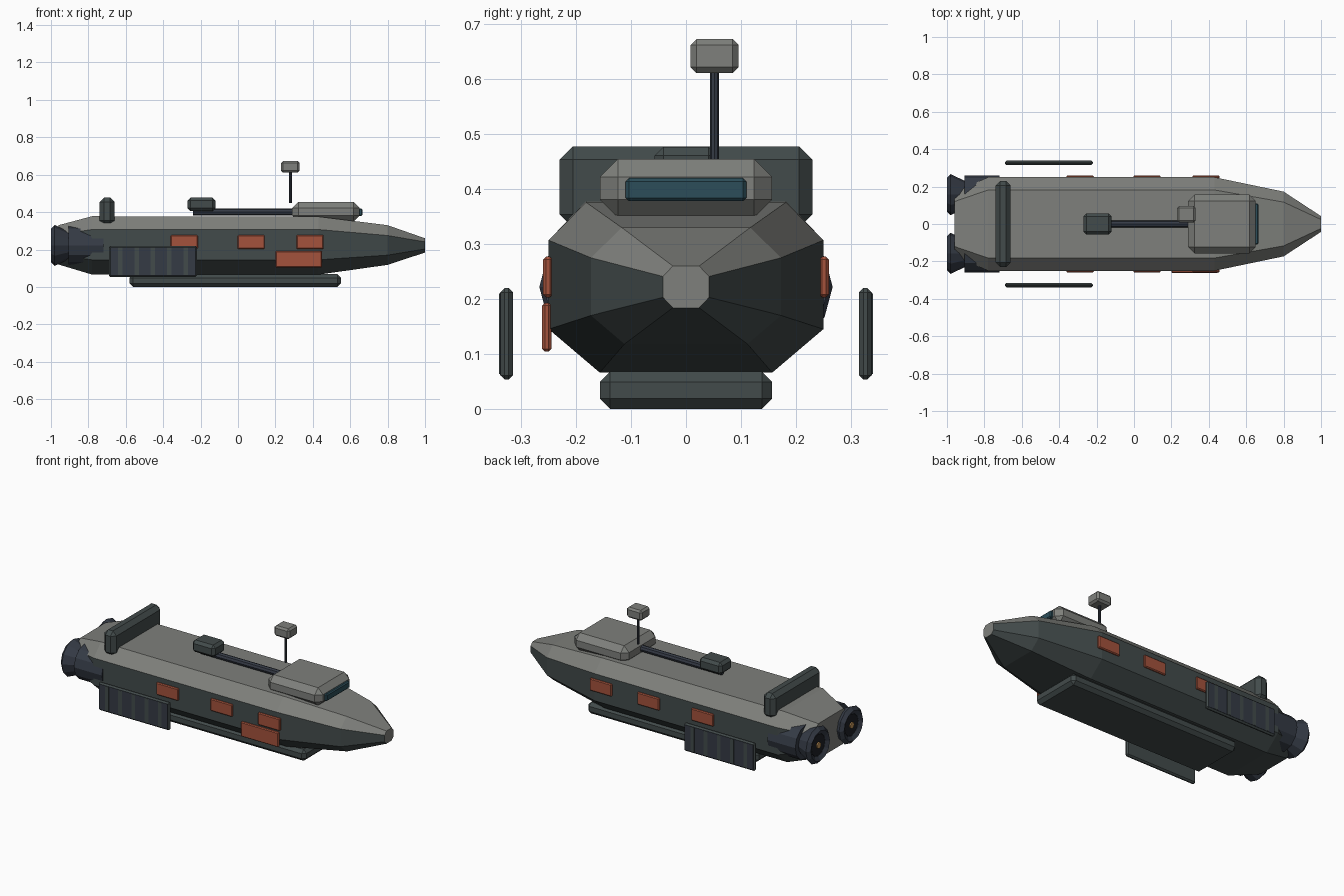
import bpy, bmesh, math
from mathutils import Matrix, Vector

if "Cube" in bpy.data.objects:
    bpy.data.objects.remove(bpy.data.objects["Cube"])


def material(name, rgb):
    m = bpy.data.materials.new(name)
    m.diffuse_color = (*rgb, 1)
    m.use_nodes = True
    m.node_tree.nodes["Principled BSDF"].inputs["Base Color"].default_value = m.diffuse_color
    return m


LIGHT = material("light_grey", (0.21, 0.215, 0.20))
DARK = material("dark_green_grey", (0.055, 0.07, 0.07))
NAVY = material("navy_metal", (0.035, 0.043, 0.06))
BLACK = material("black_metal", (0.012, 0.014, 0.018))
RUST = material("rust_orange", (0.37, 0.085, 0.045))
GLASS = material("teal_glass", (0.025, 0.075, 0.10))
GLOW = material("amber_glow", (0.55, 0.30, 0.10))


def finish(name, bm, *mats):
    bmesh.ops.recalc_face_normals(bm, faces=bm.faces)
    me = bpy.data.meshes.new(name)
    bm.to_mesh(me)
    bm.free()
    for m in mats:
        me.materials.append(m)
    ob = bpy.data.objects.new(name, me)
    bpy.context.collection.objects.link(ob)
    return ob


def box(name, x, y, z, mat, bevel=0.0):
    """Chamfered box from (min, max) ranges."""
    bm = bmesh.new()
    bmesh.ops.create_cube(bm, size=1)
    for v in bm.verts:
        v.co = Vector([(a + b) / 2 + c * (b - a) for c, (a, b) in zip(v.co, (x, y, z))])
    if bevel:
        bmesh.ops.bevel(bm, geom=bm.edges[:], offset=bevel, segments=1,
                        profile=0.5, affect='EDGES')
    return finish(name, bm, mat)


def lathe_x(name, profile, centre, mat, sides=12):
    """Loft of rings (x, radius) about an axis along x, capped at both ends."""
    bm = bmesh.new()
    rings = []
    for x, r in profile:
        rings.append([bm.verts.new((x, centre[0] + r * math.cos(2 * math.pi * i / sides),
                                    centre[1] + r * math.sin(2 * math.pi * i / sides)))
                      for i in range(sides)])
    for a, b in zip(rings, rings[1:]):
        for i in range(sides):
            j = (i + 1) % sides
            bm.faces.new((a[i], a[j], b[j], b[i]))
    bm.faces.new(rings[0])
    bm.faces.new(rings[-1])
    return finish(name, bm, mat)


# Hull: eight-sided sections lofted from stern to nose
# x, side half width, top half width, bottom half width, z bottom, lower side, upper side, top
SECTIONS = [
    (-0.96, 0.170, 0.120, 0.110, 0.120, 0.170, 0.280, 0.330),
    (-0.78, 0.250, 0.182, 0.157, 0.066, 0.145, 0.307, 0.378),
    (0.43, 0.250, 0.182, 0.157, 0.066, 0.145, 0.307, 0.376),
    (0.80, 0.173, 0.117, 0.112, 0.118, 0.170, 0.275, 0.330),
    (1.00, 0.042, 0.024, 0.024, 0.184, 0.203, 0.241, 0.260),
]
bm = bmesh.new()
rings = []
for x, side, top, bot, z0, z1, z2, z3 in SECTIONS:
    half = [(bot, z0), (side, z1), (side, z2), (top, z3)]
    loop = half + [(-y, z) for y, z in reversed(half)]
    rings.append([bm.verts.new((x, y, z)) for y, z in loop])
for a, b in zip(rings, rings[1:]):
    for i in range(8):
        j = (i + 1) % 8
        f = bm.faces.new((a[i], a[j], b[j], b[i]))
        f.material_index = 0 if i in (2, 3, 4) else 1   # deck light, flanks dark
bm.faces.new(rings[0])
bm.faces.new(rings[-1])
finish("hull", bm, LIGHT, DARK)

# Keel, bridge with window, tail fin
box("keel", (-0.58, 0.55), (-0.157, 0.157), (0, 0.068), DARK, 0.019)
box("bridge", (0.29, 0.65), (-0.157, 0.157), (0.348, 0.455), LIGHT, 0.033)
box("bridge_window", (0.635, 0.665), (-0.11, 0.11), (0.378, 0.42), GLASS, 0.006)
box("tail_fin", (-0.74, -0.66), (-0.23, 0.23), (0.33, 0.478), DARK, 0.024)

# Dorsal rail and its housing
lathe_x("dorsal_rail", [(-0.24, 0.019), (0.32, 0.019)], (0, 0.401), NAVY, 8)
box("rail_housing", (-0.27, -0.12), (-0.057, 0.057), (0.405, 0.477), DARK, 0.016)

# Sensor mast
bm = bmesh.new()
bmesh.ops.create_cone(bm, cap_ends=True, segments=8, radius1=0.008, radius2=0.008,
                      depth=0.17, matrix=Matrix.Translation((0.28, 0.052, 0.535)))
finish("sensor_mast", bm, NAVY)
box("sensor_head", (0.23, 0.33), (0.008, 0.096), (0.611, 0.673), LIGHT, 0.011)

# Parts repeated on both sides
for s, tag in ((-1, "front"), (1, "back")):
    def span(a, b):
        return tuple(sorted((s * a, s * b)))

    # Side hatches
    for i, x in enumerate((-0.288, 0.07, 0.385)):
        box(f"hatch_{tag}_{i + 1}", (x - 0.073, x + 0.073), span(0.243, 0.26),
            (0.203, 0.277), RUST, 0.005)

    # Outrigger radiator panel with ribs
    box(f"radiator_frame_{tag}", (-0.69, -0.22), span(0.315, 0.338), (0.053, 0.22), DARK, 0.008)
    box(f"radiator_face_{tag}", (-0.682, -0.228), span(0.33, 0.339), (0.061, 0.212), NAVY)
    for i in range(5):
        x = -0.63 + i * 0.0875
        box(f"radiator_rib_{tag}_{i + 1}", (x - 0.012, x + 0.012), span(0.335, 0.3405),
            (0.063, 0.21), DARK)

    # Engine nacelle, bell, throat and glow
    c = (s * 0.157, 0.222)
    lathe_x(f"engine_nacelle_{tag}", [(-0.905, 0.103), (-0.72, 0.103)], c, NAVY)
    lathe_x(f"engine_bell_{tag}", [(-0.89, 0.066), (-0.98, 0.110), (-1.0, 0.090),
                                   (-0.985, 0.066), (-0.95, 0.055)], c, NAVY)
    lathe_x(f"engine_throat_{tag}", [(-0.985, 0.064), (-0.94, 0.064)], c, BLACK)
    lathe_x(f"engine_glow_{tag}", [(-0.992, 0.018), (-0.95, 0.018)], c, GLOW)

# Cargo hatch on the front side only
box("cargo_hatch", (0.20, 0.45), (-0.262, -0.245), (0.104, 0.193), RUST, 0.005)
